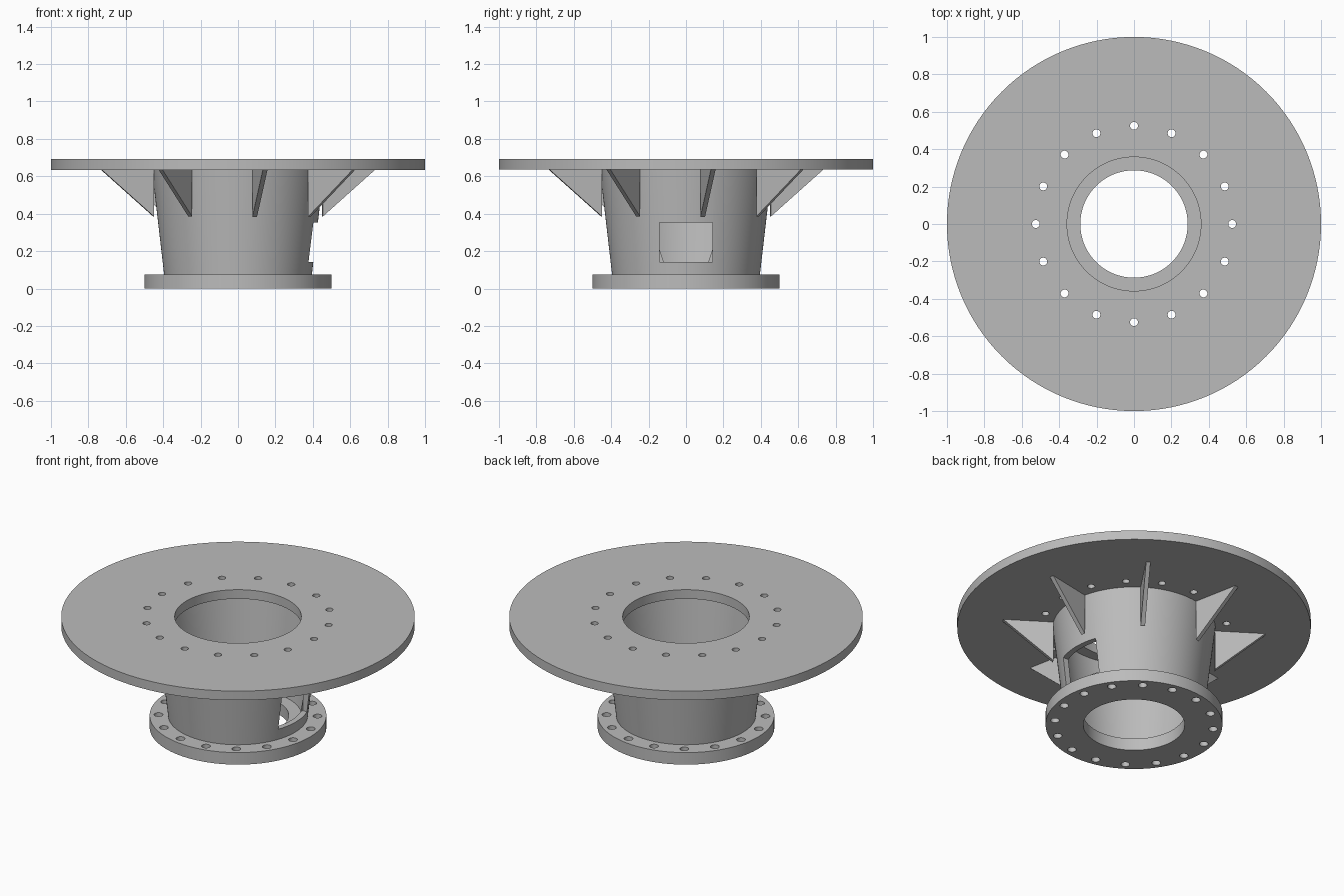
import bpy, bmesh
from math import cos, sin, pi
from mathutils import Matrix, Vector

SEGMENTS = 128

default = bpy.data.objects.get("Cube")
if default:
    bpy.data.objects.remove(default, do_unlink=True)

steel = bpy.data.materials.new("steel_grey")
steel.use_nodes = True
GREY = (0.5, 0.5, 0.5, 1)
steel.diffuse_color = GREY
steel.node_tree.nodes["Principled BSDF"].inputs["Base Color"].default_value = GREY


def finish(name, bm):
    bmesh.ops.recalc_face_normals(bm, faces=bm.faces[:])
    mesh = bpy.data.meshes.new(name)
    bm.to_mesh(mesh)
    bm.free()
    mesh.materials.append(steel)
    obj = bpy.data.objects.new(name, mesh)
    bpy.context.collection.objects.link(obj)
    return obj


def select_only(obj):
    bpy.ops.object.select_all(action='DESELECT')
    obj.select_set(True)
    bpy.context.view_layer.objects.active = obj


def lathe(name, profile):
    """Revolve a closed (radius, height) profile around z."""
    bm = bmesh.new()
    rings = []
    for i in range(SEGMENTS):
        a = 2 * pi * i / SEGMENTS
        rings.append([bm.verts.new((r * cos(a), r * sin(a), z)) for r, z in profile])
    n = len(profile)
    for i in range(SEGMENTS):
        a, b = rings[i], rings[(i + 1) % SEGMENTS]
        for j in range(n):
            k = (j + 1) % n
            bm.faces.new((a[j], b[j], b[k], a[k]))
    return finish(name, bm)


def cut(obj, bm):
    """Subtract a temporary cutter from obj."""
    cutter = finish("cutter", bm)
    cutter.hide_render = True
    mod = obj.modifiers.new("cut", 'BOOLEAN')
    mod.operation = 'DIFFERENCE'
    mod.solver = 'EXACT'
    mod.object = cutter
    select_only(obj)
    bpy.ops.object.modifier_apply(modifier=mod.name)
    bpy.data.objects.remove(cutter, do_unlink=True)


def bolt_circle(circle_radius, hole_radius, z, offset, count=16):
    bm = bmesh.new()
    for i in range(count):
        a = offset + 2 * pi * i / count
        place = Matrix.Translation((circle_radius * cos(a), circle_radius * sin(a), z))
        bmesh.ops.create_cone(bm, cap_ends=True, segments=24, radius1=hole_radius,
                              radius2=hole_radius, depth=0.3, matrix=place)
    return bm


def smooth(obj):
    select_only(obj)
    bpy.ops.object.shade_smooth_by_angle(angle=pi / 6)


# Wide top plate with its bolt circle
top_plate = lathe("top_plate", [(0.358, 0.635), (1, 0.635), (1, 0.692), (0.358, 0.692)])
cut(top_plate, bolt_circle(0.525, 0.021, 0.66, 0))

# Base flange, bolts turned by half a step
base_flange = lathe("base_flange", [(0.287, 0), (0.5, 0), (0.5, 0.075), (0.287, 0.075)])
cut(base_flange, bolt_circle(0.45, 0.025, 0.04, pi / 16))

# Tapered hollow column with an access window on the left
column = lathe("column", [(0.36, 0.075), (0.395, 0.075), (0.46, 0.635), (0.425, 0.635)])
window = bmesh.new()
bmesh.ops.create_cube(window, size=1, matrix=Matrix.Translation((0.498, 0, 0.248))
                      @ Matrix.Diagonal((0.3, 0.284, 0.21, 1)))
cut(column, window)

for part in (top_plate, base_flange, column):
    smooth(part)

# Eight triangular ribs under the plate
RIB_HALF = 0.0125
for i in range(8):
    turn = Matrix.Rotation(pi / 16 + i * pi / 4, 4, 'Z')
    bm = bmesh.new()
    sides = []
    for y in (-RIB_HALF, RIB_HALF):
        corners = [(0.46, 0.635), (0.46, 0.385), (0.745, 0.635)]
        sides.append([bm.verts.new(turn @ Vector((r, y, z))) for r, z in corners])
        bm.faces.new(sides[-1])
    for j in range(3):
        k = (j + 1) % 3
        bm.faces.new((sides[0][j], sides[0][k], sides[1][k], sides[1][j]))
    finish(f"rib_{i + 1}", bm)
